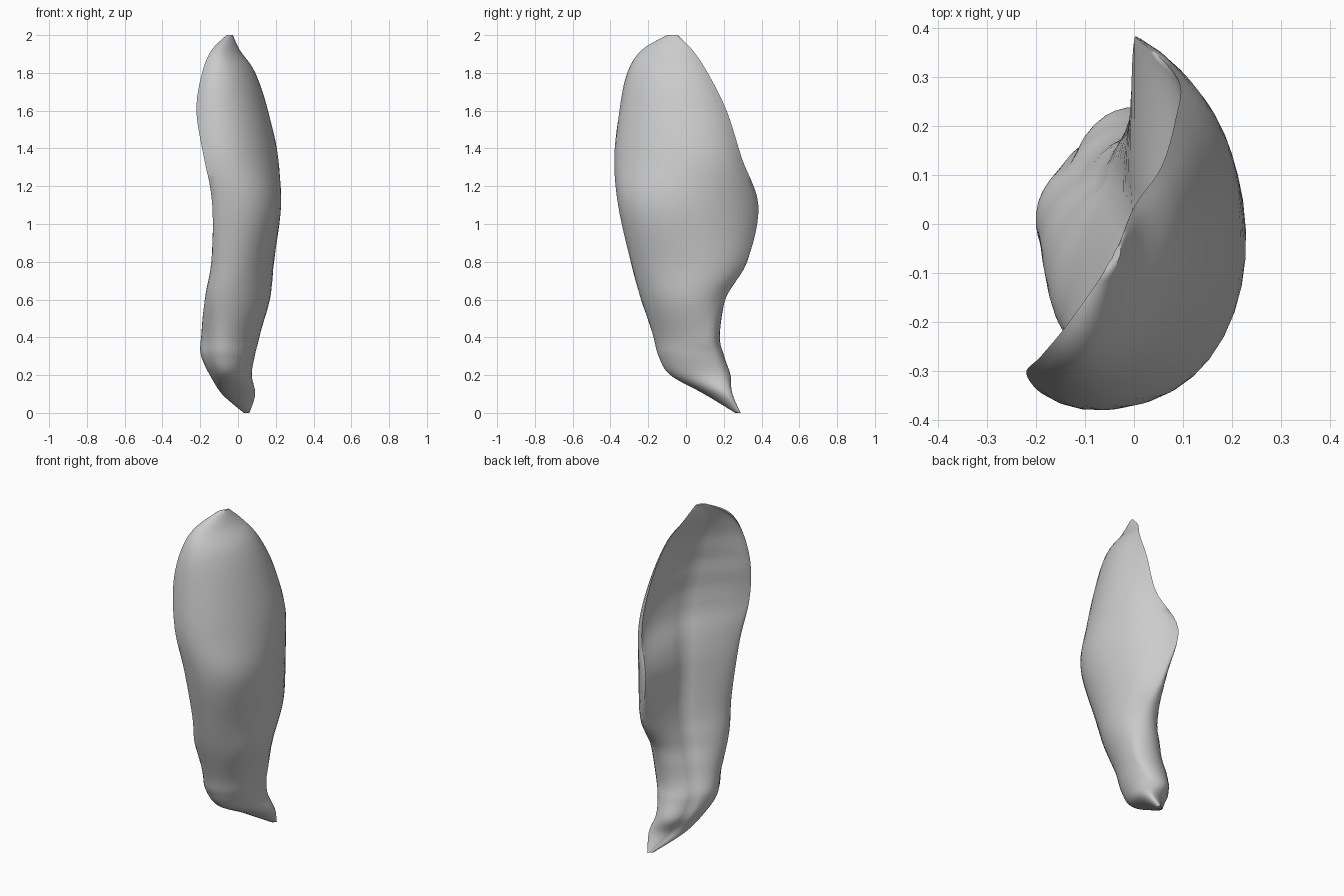
import bpy
import bmesh
import math
from mathutils import Vector

cube = bpy.data.objects.get("Cube")
if cube:
    bpy.data.objects.remove(cube, do_unlink=True)

# Key sections: height, front edge, outer bulge, back edge, inner middle (x, y each)
SECTIONS = [
    (0, .03, .265, .05, .265, .06, .285, .045, .285),
    (.1, -.075, .11, .045, .13, .08, .24, -.035, .2),
    (.2, -.12, -.04, .02, -.03, .06, .2, -.1, .165),
    (.3, -.16, -.08, .015, -.1, .075, .165, -.13, .125),
    (.4, -.16, -.1, .02, -.13, .105, .14, -.12, .1),
    (.6, -.15, -.2, .11, -.14, .12, .17, -.075, .08),
    (.8, -.125, -.26, .165, -.115, .08, .31, -.035, .07),
    (1.1, -.13, -.33, .22, -.125, .01, .38, .005, .01),
    (1.35, -.18, -.35, .175, -.17, .09, .295, .06, -.08),
    (1.6, -.22, -.305, .1, -.21, .085, .215, .03, -.14),
    (1.8, -.19, -.27, .035, -.21, .055, .115, -.015, -.15),
    (1.92, -.14, -.21, -.03, -.17, 0, .035, -.055, -.13),
    (2, -.06, -.1, -.035, -.08, -.03, -.045, -.045, -.07),
]
STEPS = 6
HALF = 20


def smooth_sections(rows):
    """Blend the key sections into many with a Catmull-Rom spline."""
    rows = [Vector(r) for r in rows]
    result = []
    for i in range(len(rows) - 1):
        a, b = rows[max(i - 1, 0)], rows[i]
        c, d = rows[i + 1], rows[min(i + 2, len(rows) - 1)]
        for s in range(STEPS):
            t = s / STEPS
            result.append(b + (c - a) * (t / 2)
                          + (a * 2 - b * 5 + c * 4 - d) * (t * t / 2)
                          + (b * 3 - a - c * 3 + d) * (t ** 3 / 2))
    return result + [rows[-1]]


def section_ring(row):
    """Closed outline: outer arc from front to back edge, inner arc returning."""
    z = row[0]
    front, outer, back, inner = (Vector((row[i], row[i + 1], z)) for i in (1, 3, 5, 7))
    middle, half_chord = (front + back) / 2, (front - back) / 2
    ripple = 1 + .015 * math.sin(z * 40)
    lip_size = .05 + .1 * min(z, 1)
    ring = []
    for i in range(2 * HALF):
        angle = math.pi * i / HALF
        rise = abs(math.sin(angle))
        if i <= HALF:
            depth = (outer - middle) * rise
        else:
            # The extra term thickens and rounds the rims
            lip = lip_size * abs(math.sin(2 * angle)) ** .7
            depth = (inner - middle) * rise ** 1.2 * ripple + (inner - outer) * lip
        ring.append(middle + half_chord * math.cos(angle) + depth)
    return ring


# Curved shell body, skinned through the sections
bm = bmesh.new()
rings = [[bm.verts.new(p) for p in section_ring(r)] for r in smooth_sections(SECTIONS)]
for low, high in zip(rings, rings[1:]):
    for i in range(2 * HALF):
        j = (i + 1) % (2 * HALF)
        bm.faces.new((low[i], low[j], high[j], high[i]))
bm.faces.new(rings[0])
bm.faces.new(rings[-1])
bmesh.ops.recalc_face_normals(bm, faces=bm.faces)

mesh = bpy.data.meshes.new("curved_shell")
bm.to_mesh(mesh)
bm.free()
shell = bpy.data.objects.new("curved_shell", mesh)
bpy.context.collection.objects.link(shell)

# Plain grey surface
grey = bpy.data.materials.new("light_grey")
grey.use_nodes = True
colour = (.6, .6, .6, 1)
grey.diffuse_color = colour
grey.node_tree.nodes["Principled BSDF"].inputs["Base Color"].default_value = colour
mesh.materials.append(grey)

bpy.context.view_layer.objects.active = shell
shell.select_set(True)
bpy.ops.object.shade_smooth_by_angle(angle=math.radians(60))
